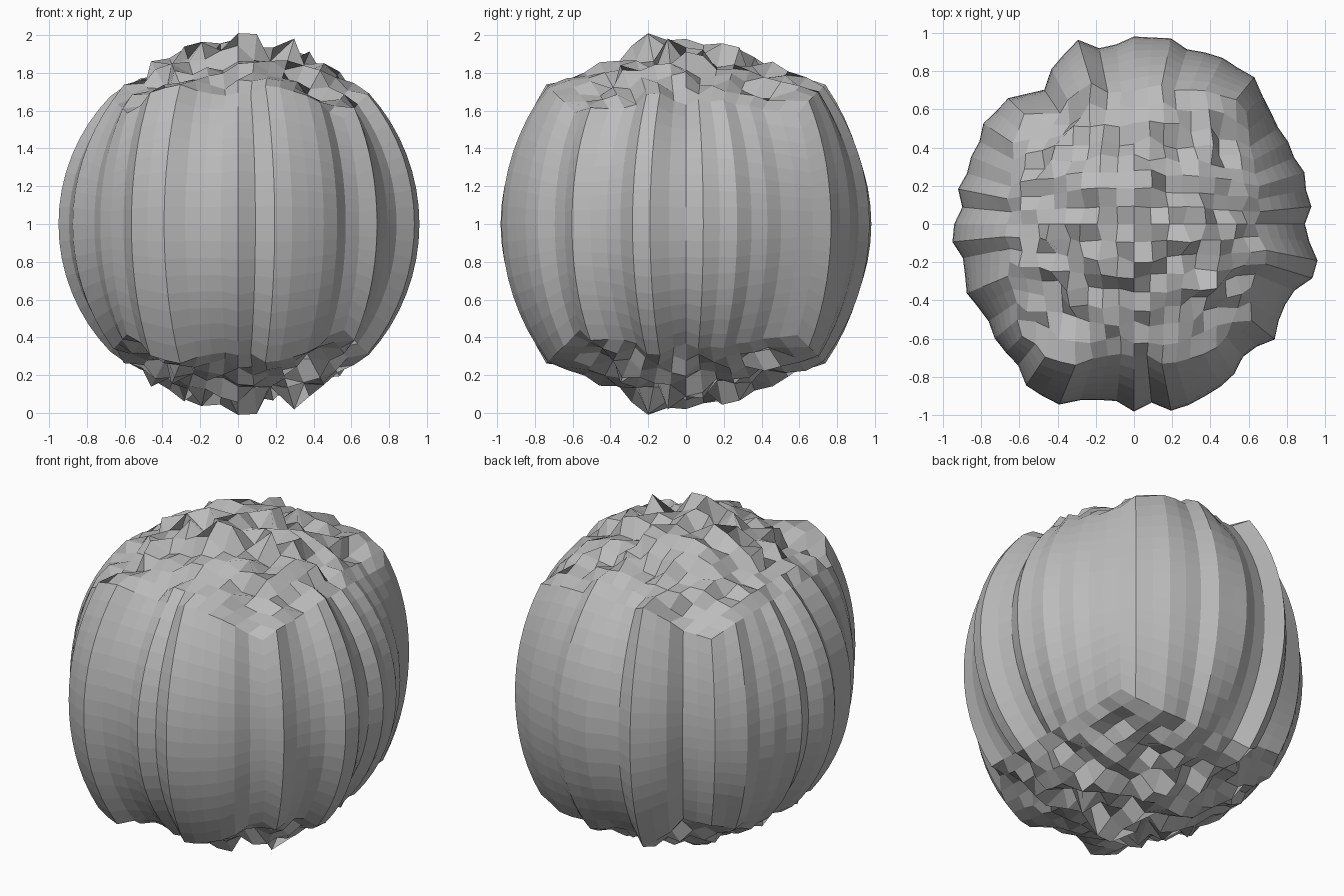
import bpy, bmesh, math, random
from mathutils import Vector

if "Cube" in bpy.data.objects:
    bpy.data.objects.remove(bpy.data.objects["Cube"], do_unlink=True)

random.seed(11)
CELLS = 16          # quads along each side of the rounded cube

# Equator outline of the rock, seen from above, anticlockwise
OUTLINE = [(.91, .05), (.91, .18), (.87, .31), (.76, .47), (.68, .68), (.58, .81),
           (.29, .92), (.11, .99), (-.19, .92), (-.31, .98), (-.47, .67), (-.59, .69),
           (-.78, .52), (-.83, .42), (-.91, .18), (-.89, .09), (-.97, -.02), (-.86, -.2),
           (-.89, -.32), (-.78, -.51), (-.64, -.71), (-.54, -.87), (-.38, -.94), (-.17, -.9),
           (0, -.98), (.1, -.92), (.21, -.97), (.45, -.84), (.6, -.66), (.72, -.6),
           (.78, -.48), (.77, -.36), (.91, -.31), (.97, -.22), (.91, -.04)]
POLAR = sorted((math.atan2(y, x) % math.tau, math.hypot(x, y)) for x, y in OUTLINE)
POLAR = [(POLAR[-1][0] - math.tau, POLAR[-1][1])] + POLAR + [(POLAR[0][0] + math.tau, POLAR[0][1])]

# Highest bumps, as grid steps from the pole, with their radius
PEAKS = {(0, -2): 1.03, (1, -2): 1.03, (0, 0): .98, (3, -1): 1.03, (-2, -2): 1.0, (1, 2): .98}


def outline_radius(direction):
    """Radius of the outline at the heading of a direction."""
    angle = math.atan2(direction.y, direction.x) % math.tau
    for (a0, r0), (a1, r1) in zip(POLAR, POLAR[1:]):
        if a0 <= angle <= a1:
            return r0 + (r1 - r0) * (angle - a0) / (a1 - a0)


def rock_radius(co, direction, step, jitter):
    """Ridged columns on the sides, rough bumps on the top and underside."""
    edge = max(abs(co.x), abs(co.y))
    off_centre = math.sqrt(min(abs(co.x), abs(co.y)))
    facing = abs(direction.y) / math.hypot(direction.x, direction.y, 1e-6)
    bulge = .1 * co.z ** 2 * off_centre * facing
    column = outline_radius(direction) * (1 + bulge) + .018 * jitter
    bump = PEAKS.get(step, .925 + .065 * jitter)
    blend = max(0, 1 - (1 - edge) / .3)
    return bump + (column - bump) * blend


# Subdivided cube, rounded with even angles and then displaced
bm = bmesh.new()
bmesh.ops.create_cube(bm, size=2)
bmesh.ops.subdivide_edges(bm, edges=bm.edges[:], cuts=CELLS - 1, use_grid_fill=True)
jitters = {}
for v in bm.verts:
    co = v.co.copy()
    step = (round(co.x * CELLS / 2), round(co.y * CELLS / 2))   # same above and below
    jitter = jitters.setdefault(step, random.uniform(-1, 1))
    direction = Vector([math.tan(c * math.pi / 4) for c in co]).normalized()
    v.co = direction * rock_radius(co, direction, step, jitter) + Vector((0, 0, 1))
bmesh.ops.recalc_face_normals(bm, faces=bm.faces[:])

mesh = bpy.data.meshes.new("rock")
bm.to_mesh(mesh)
bm.free()
rock = bpy.data.objects.new("rock", mesh)
bpy.context.collection.objects.link(rock)

# Plain stone grey
stone = bpy.data.materials.new("stone_grey")
stone.use_nodes = True
grey = (.5, .5, .5, 1)
stone.diffuse_color = grey
stone.node_tree.nodes["Principled BSDF"].inputs["Base Color"].default_value = grey
mesh.materials.append(stone)
